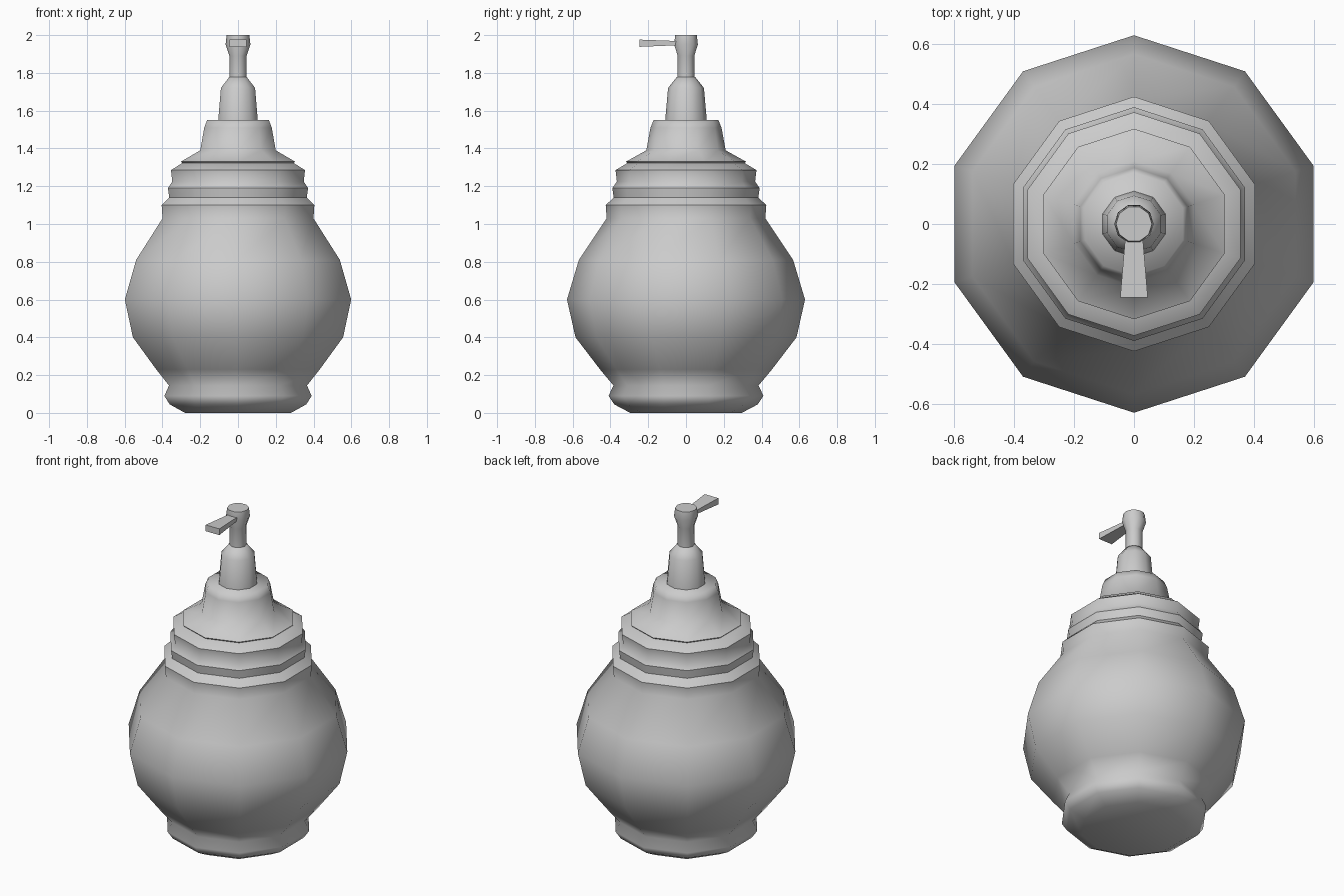
import bpy, bmesh, math

if "Cube" in bpy.data.objects:
    bpy.data.objects.remove(bpy.data.objects["Cube"])

SIDES = 10


def finish(name, bm, angle):
    bmesh.ops.recalc_face_normals(bm, faces=bm.faces)
    mesh = bpy.data.meshes.new(name)
    bm.to_mesh(mesh)
    bm.free()
    ob = bpy.data.objects.new(name, mesh)
    bpy.context.collection.objects.link(ob)
    bpy.ops.object.select_all(action='DESELECT')
    ob.select_set(True)
    bpy.context.view_layer.objects.active = ob
    bpy.ops.object.shade_smooth_by_angle(angle=math.radians(angle))
    return ob


def lathe(name, profile, angle=50, turn=90):
    """Revolve (radius, z) points into a closed ten-sided solid."""
    bm = bmesh.new()
    rings = []
    for r, z in profile:
        ring = []
        for i in range(SIDES):
            a = math.radians(turn) + math.tau * i / SIDES
            ring.append(bm.verts.new((r * math.cos(a), r * math.sin(a), z)))
        rings.append(ring)
    for low, high in zip(rings, rings[1:]):
        for i in range(SIDES):
            j = (i + 1) % SIDES
            bm.faces.new((low[i], low[j], high[j], high[i]))
    bm.faces.new(rings[0])
    bm.faces.new(rings[-1])
    return finish(name, bm, angle)


# Round bottle with its foot
lathe("bottle", [(0.295, 0), (0.38, 0.045), (0.41, 0.09), (0.384, 0.145),
                 (0.455, 0.23), (0.585, 0.40), (0.63, 0.60), (0.567, 0.81),
                 (0.42, 1.03), (0.425, 1.10)], 75)

# Stepped neck rings
lathe("neck_rings", [(0.425, 1.10), (0.383, 1.14), (0.39, 1.19), (0.366, 1.225),
                     (0.373, 1.285), (0.312, 1.322)], 40)

# Flared collar of the pump
lathe("collar", [(0.305, 1.315), (0.318, 1.33), (0.21, 1.39),
                 (0.188, 1.51), (0.172, 1.55)], 75)

# Pump cone and stem
lathe("pump_cone", [(0.11, 1.55), (0.095, 1.72), (0.05, 1.777)], 60)
lathe("pump_stem", [(0.046, 1.77), (0.046, 1.89), (0.066, 1.95), (0.06, 2.0)], 50, 72)

# Spout, widening to the front
bm = bmesh.new()
ends = []
for y, w, z0, z1 in [(-0.03, 0.028, 1.947, 1.968), (-0.245, 0.046, 1.938, 1.976)]:
    ends.append([bm.verts.new((x, y, z)) for x, z in
                 ((-w, z0), (w, z0), (w, z1), (-w, z1))])
for i in range(4):
    j = (i + 1) % 4
    bm.faces.new((ends[0][i], ends[0][j], ends[1][j], ends[1][i]))
for end in ends:
    bm.faces.new(end)
finish("spout", bm, 30)
